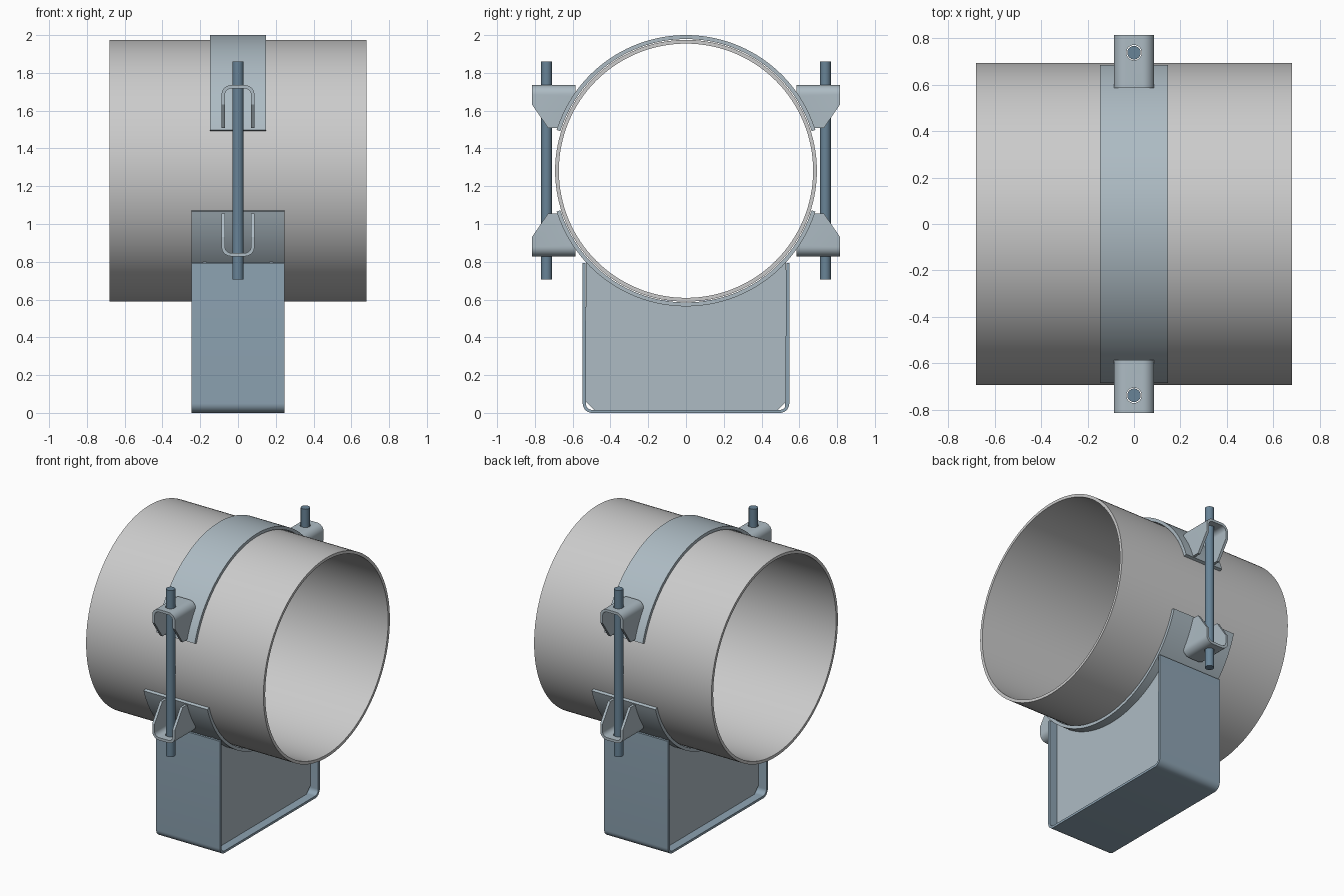
import bpy, bmesh
from math import sin, cos, radians

if "Cube" in bpy.data.objects:
    bpy.data.objects.remove(bpy.data.objects["Cube"])

C = 1.282          # height of the pipe axis; every part has its origin there
R_OUT = 0.718      # outer radius of both straps


def material(name, rgb):
    m = bpy.data.materials.new(name)
    m.diffuse_color = (*rgb, 1)
    m.use_nodes = True
    m.node_tree.nodes["Principled BSDF"].inputs["Base Color"].default_value = m.diffuse_color
    return m


STRAP = material("strap_steel", (0.42, 0.50, 0.55))
DARK = material("base_steel", (0.27, 0.37, 0.45))
ROD = material("rod_steel", (0.14, 0.23, 0.31))


def arc(cx, cy, r, a0, a1, n):
    angles = [radians(a0 + (a1 - a0) * i / n) for i in range(n + 1)]
    return [(cx + r * cos(a), cy + r * sin(a)) for a in angles]


def finish(name, bm, mat):
    bmesh.ops.recalc_face_normals(bm, faces=bm.faces)
    me = bpy.data.meshes.new(name)
    bm.to_mesh(me)
    bm.free()
    ob = bpy.data.objects.new(name, me)
    ob.location.z = C
    bpy.context.collection.objects.link(ob)
    if mat:
        me.materials.append(mat)
    return ob


def activate(ob):
    bpy.ops.object.select_all(action='DESELECT')
    ob.select_set(True)
    bpy.context.view_layer.objects.active = ob


def smooth(ob):
    activate(ob)
    bpy.ops.object.shade_smooth_by_angle(angle=radians(30))


def prism(name, pts, lo, hi, axis='x', mat=None):
    """Closed profile extruded along one axis."""
    place = {'x': lambda a, b, t: (t, a, b),
             'y': lambda a, b, t: (a, t, b),
             'z': lambda a, b, t: (a, b, t)}[axis]
    bm = bmesh.new()
    ends = [[bm.verts.new(place(a, b, t)) for a, b in pts] for t in (lo, hi)]
    n = len(pts)
    for i in range(n):
        j = (i + 1) % n
        bm.faces.new((ends[0][i], ends[0][j], ends[1][j], ends[1][i]))
    caps = [bm.faces.new(e) for e in ends]
    bmesh.ops.triangulate(bm, faces=caps)
    return finish(name, bm, mat)


def band(name, r0, r1, hx, a0, a1, n, mat=None):
    """Rectangular section swept around the pipe axis."""
    full = abs(a1 - a0) >= 360
    bm = bmesh.new()
    rows = []
    for i in range(n if full else n + 1):
        a = radians(a0 + (a1 - a0) * i / n)
        rows.append([bm.verts.new((x, r * cos(a), r * sin(a)))
                     for x, r in ((-hx, r0), (hx, r0), (hx, r1), (-hx, r1))])
    for i in range(n):
        p, q = rows[i], rows[(i + 1) % len(rows)]
        for k in range(4):
            m = (k + 1) % 4
            bm.faces.new((p[k], p[m], q[m], q[k]))
    if not full:
        bm.faces.new(rows[0])
        bm.faces.new(rows[-1])
    ob = finish(name, bm, mat)
    smooth(ob)
    return ob


def boolean(ob, cutter, op):
    mod = ob.modifiers.new(op, 'BOOLEAN')
    mod.object, mod.operation, mod.solver = cutter, op, 'EXACT'
    activate(ob)
    bpy.ops.object.modifier_apply(modifier=mod.name)
    bpy.data.objects.remove(cutter)


def mirror(ob, x=False, y=False, z=False):
    mod = ob.modifiers.new("mirror", 'MIRROR')
    mod.use_axis = (x, y, z)
    mod.use_mirror_merge = False


# Pipe and the two clamping straps
band("pipe", 0.673, 0.693, 0.68, 0, 360, 128)
band("upper_strap", 0.697, R_OUT, 0.147, 17.5, 162.5, 72, STRAP)
band("lower_saddle", 0.697, R_OUT, 0.245, 197.5, 342.5, 72, STRAP)

# U-shaped base channel with rounded bottom corners
W, T, R = 0.547, 0.016, 0.05
top, bot = 0.793 - C, -C
outer = arc(-W + R, bot + R, R, 180, 270, 8) + arc(W - R, bot + R, R, 270, 360, 8)
inner = arc(W - R, bot + R, R - T, 360, 270, 8) + arc(-W + R, bot + R, R - T, 270, 180, 8)
channel = prism("base_channel", [(-W, top)] + outer + [(W, top), (W - T, top)] + inner
                + [(-W + T, top)], -0.245, 0.245, 'x', DARK)
smooth(channel)

# Web plates under the saddle, chamfered at the bottom corners
w, low, ch = W - T, bot + T, 0.045
web = [(-w, low + ch), (-w + ch, low), (w - ch, low), (w, low + ch)]
web += arc(0, 0, R_OUT - 0.004, -42, -138, 48)
mirror(prism("web_plate", web, 0.168, 0.185, 'x', STRAP), x=True)

# Bolt lugs: bent U plate trimmed to the side outline, then drilled
BOLT_Y = 0.738
X, zt, t, r = 0.087, 0.453, 0.018, 0.05
u = [(X, 0.1)] + arc(X - r, zt - r, r, 0, 90, 8) + arc(-X + r, zt - r, r, 90, 180, 8)
u += [(-X, 0.1), (-X + t, 0.1)]
u += arc(-X + r, zt - r, r - t, 180, 90, 8) + arc(X - r, zt - r, r - t, 90, 0, 8)
u += [(X - t, 0.1)]
lug = prism("bolt_lug", u, 0.5, 0.9, 'y', STRAP)
side = [(0.585, 0.5), (0.815, 0.5), (0.815, 0.35), (0.73, 0.226)]
side += arc(0, 0, R_OUT - 0.005, 18.5, 34.9, 12)
boolean(lug, prism("lug_outline", side, -0.2, 0.2), 'INTERSECT')
boolean(lug, prism("lug_hole", arc(0, BOLT_Y, 0.033, 0, 345, 23), 0.4, 0.5, 'z'), 'DIFFERENCE')
smooth(lug)
mirror(lug, y=True, z=True)

# Threaded rods joining upper and lower lugs
rod = prism("clamp_rod", arc(0, BOLT_Y, 0.029, 0, 348.75, 31), 0.705 - C, 1.86 - C, 'z', ROD)
smooth(rod)
mirror(rod, y=True)
